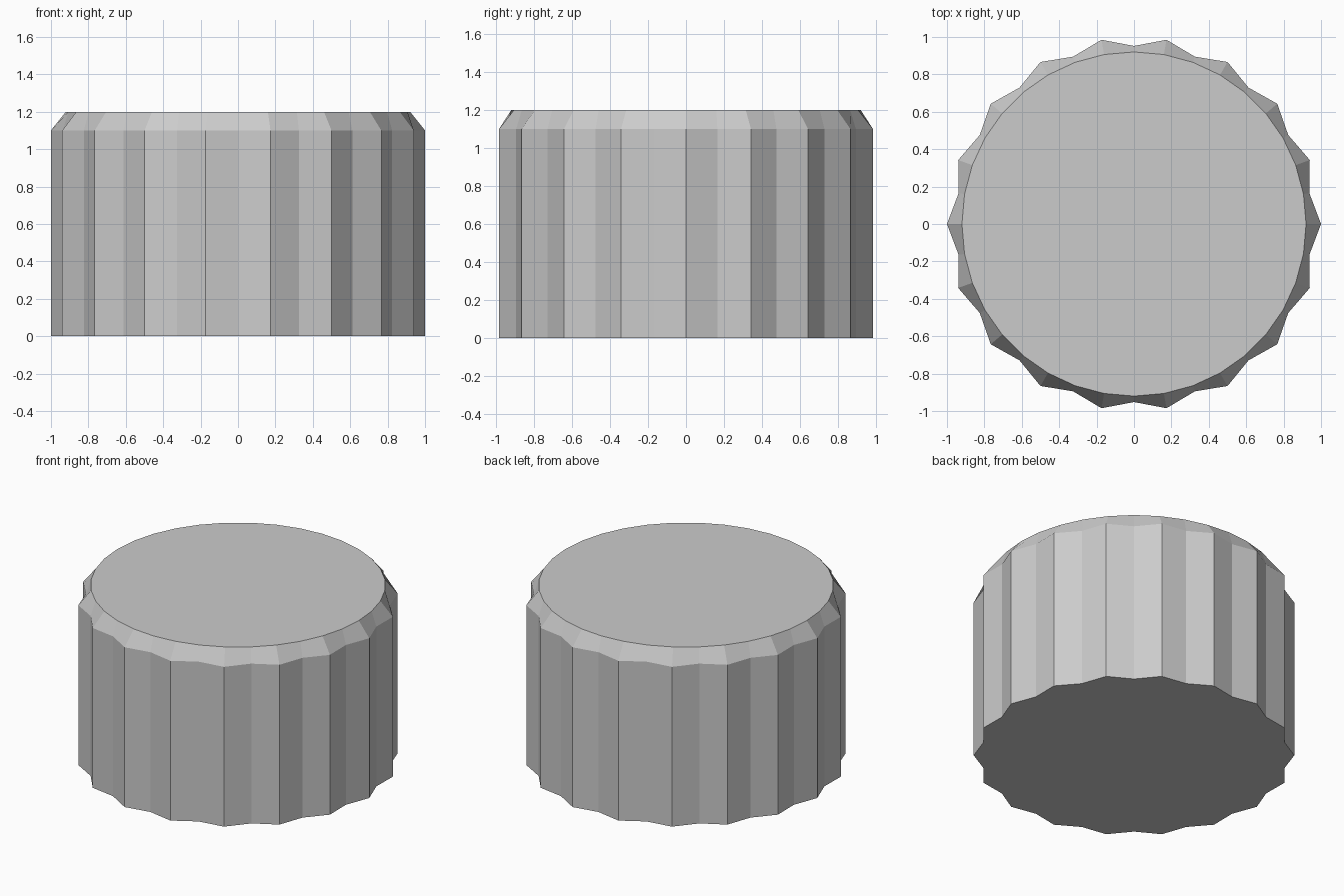
import bpy, bmesh
from math import cos, sin, pi

if "Cube" in bpy.data.objects:
    bpy.data.objects.remove(bpy.data.objects["Cube"])

RIDGES = 18
N = RIDGES * 2


def ring(bm, z, ridge_r, valley_r):
    """Ring of vertices alternating between ridge and valley radius."""
    verts = []
    for i in range(N):
        r = valley_r if i % 2 else ridge_r
        a = 2 * pi * i / N
        verts.append(bm.verts.new((r * cos(a), r * sin(a), z)))
    return verts


bm = bmesh.new()

# Fluted wall, then a bevel up to the round top
rings = [ring(bm, 0.0, 1.0, 0.952),
         ring(bm, 1.1, 1.0, 0.952),
         ring(bm, 1.2, 0.92, 0.92)]
for low, high in zip(rings, rings[1:]):
    for i in range(N):
        j = (i + 1) % N
        bm.faces.new((low[i], low[j], high[j], high[i]))

# Flat bottom and top
bm.faces.new(rings[0][::-1])
bm.faces.new(rings[-1])

mesh = bpy.data.meshes.new("ridged_cap")
bm.to_mesh(mesh)
bm.free()
bpy.context.collection.objects.link(bpy.data.objects.new("ridged_cap", mesh))
